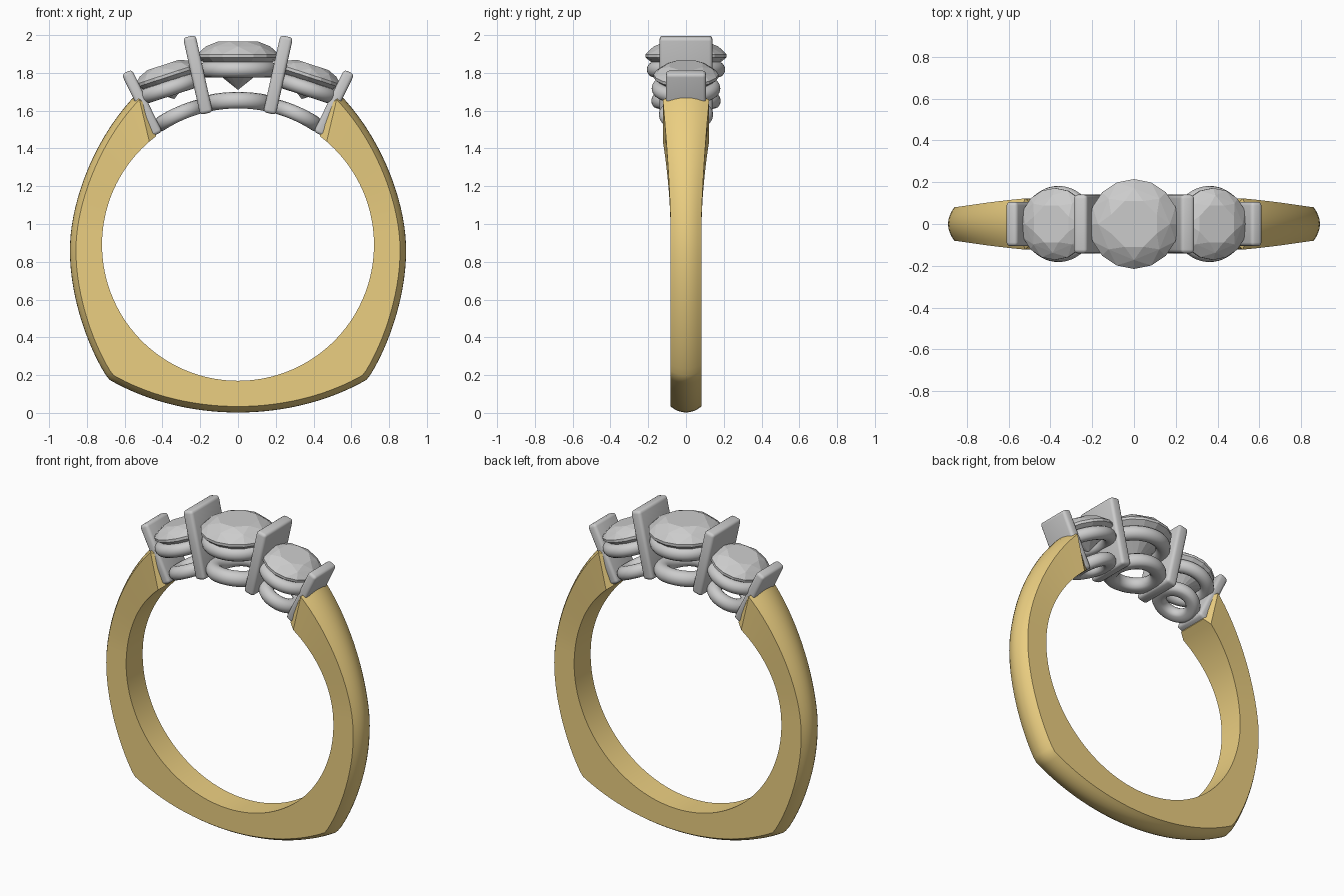
import bpy, bmesh, math
from mathutils import Vector, Matrix
from mathutils.geometry import interpolate_bezier

if "Cube" in bpy.data.objects:
    bpy.data.objects.remove(bpy.data.objects["Cube"])

CZ, RI = 0.89, 0.72          # finger hole centre height and radius

gold = bpy.data.materials.new("gold")
gold.diffuse_color = (0.83, 0.62, 0.22, 1)
gold.use_nodes = True
gold.node_tree.nodes["Principled BSDF"].inputs["Base Color"].default_value = gold.diffuse_color


def finish(bm, name, angle=None, mat=None):
    bmesh.ops.recalc_face_normals(bm, faces=bm.faces)
    me = bpy.data.meshes.new(name)
    bm.to_mesh(me)
    bm.free()
    if angle is not None:
        me.polygons.foreach_set("use_smooth", [True] * len(me.polygons))
        me.set_sharp_from_angle(angle=math.radians(angle))
    if mat:
        me.materials.append(mat)
    ob = bpy.data.objects.new(name, me)
    bpy.context.collection.objects.link(ob)
    return ob


def place(x, z, tilt):
    return Matrix.Translation((x, 0, z)) @ Matrix.Rotation(tilt, 4, 'Y')


# --- shank: D-shaped section lofted along a squared-off outline ---
def bez(a, b, c, d, n):
    return interpolate_bezier(*[Vector(p) for p in (a, b, c, d)], n)


half = (bez((0.54, 1.685), (0.75, 1.47), (0.89, 1.13), (0.89, 0.86), 20)
        + bez((0.89, 0.86), (0.89, 0.62), (0.80, 0.36), (0.70, 0.20), 16)[1:]
        + bez((0.68, 0.175), (0.48, 0.06), (0.24, 0.002), (0, 0.002), 20))


def section(p, lean, w, side):
    phi = math.atan2(p[0], p[1] - CZ)
    r = math.hypot(p[0], p[1] - CZ)
    a = phi + lean
    pts = [(RI * math.sin(a), -w, CZ + RI * math.cos(a))]
    for i in range(9):                       # domed outer face
        t = -1 + i / 4
        q = r - 0.032 * t * t
        pts.append((q * math.sin(phi), w * t, CZ + q * math.cos(phi)))
    pts.append((pts[0][0], w, pts[0][2]))
    return [(side * x, y, z) for x, y, z in pts]


specs = [((0.515, 1.67), math.radians(3.5), 0.098)]   # tapered tip behind the end bar
for i, p in enumerate(half):
    flare = max(0, (p[1] - 1.0) / 0.68) ** 1.5
    specs.append((p, math.radians(6.5) * max(0, 1 - i / 12), 0.082 + 0.04 * flare))
loft = [section(*s, 1) for s in specs] + [section(*s, -1) for s in specs[-2::-1]]

bm = bmesh.new()
rows = [[bm.verts.new(v) for v in row] for row in loft]
n = len(rows[0])
for a, b in zip(rows, rows[1:]):
    for i in range(n):
        j = (i + 1) % n
        bm.faces.new((a[i], a[j], b[j], b[i]))
bm.faces.new(rows[0])
bm.faces.new(rows[-1])
finish(bm, "shank", 25, gold)


# --- setting bars ---
def bar(name, bottom, top, thick, w):
    b, t = Vector(bottom), Vector(top)
    d = t - b
    bm = bmesh.new()
    bmesh.ops.create_cube(bm, size=1)
    bmesh.ops.scale(bm, vec=(thick, 2 * w, d.length), verts=bm.verts)
    bmesh.ops.bevel(bm, geom=bm.edges[:], offset=0.018, segments=3,
                    profile=0.5, affect='EDGES')
    m = (b + t) / 2
    bm.transform(place(m.x, m.y, math.atan2(d.x, d.y)))
    finish(bm, name, 35)


# --- faceted stones ---
def stone(name, r, top, low, mat):
    bm = bmesh.new()

    def ring(count, rad, z, off=0):
        for i in range(count):
            a = 2 * math.pi * (i + off) / count
            bm.verts.new((rad * math.cos(a), rad * math.sin(a), z))

    ring(8, r * 0.55, top, 0.5)
    ring(8, r * 0.80, top * 0.66)
    ring(16, r, 0.008)
    ring(16, r, -0.008)
    bm.verts.new((0, 0, low))
    bmesh.ops.convex_hull(bm, input=bm.verts)
    bmesh.ops.dissolve_limit(bm, angle_limit=0.01, verts=bm.verts, edges=bm.edges)
    bm.transform(mat)
    finish(bm, name)


# --- round wires: plain rings, or rings bent onto the finger hole ---
def wire(name, R, r, fn):
    bm = bmesh.new()
    N, M = 48, 16
    g = []
    for i in range(N):
        u = 2 * math.pi * i / N
        g.append([])
        for k in range(M):
            v = 2 * math.pi * k / M
            q = R + r * math.cos(v)
            g[-1].append(bm.verts.new(fn(Vector(
                (q * math.cos(u), q * math.sin(u), r * math.sin(v))))))
    for i in range(N):
        for k in range(M):
            a, b, l = g[i], g[(i + 1) % N], (k + 1) % M
            bm.faces.new((a[k], b[k], b[l], a[l]))
    finish(bm, name, 40)


def bent(a0, lift):
    def fn(v):
        a = a0 + v.x / 0.76
        q = RI + max(0.002, v.z + lift)
        return (q * math.sin(a), v.y, CZ + q * math.cos(a))
    return fn


stone("centre_stone", 0.215, 0.075, -0.18, place(0, 1.89, 0))
wire("centre_gallery_ring", 0.165, 0.043, lambda v: v + Vector((0, 0, 1.818)))
wire("centre_base_ring", 0.137, 0.047, bent(0, 0.042))

for s, side in ((-1, "left"), (1, "right")):
    tilt = s * math.radians(18)
    stone(side + "_stone", 0.172, 0.06, -0.13, place(s * 0.377, 1.785, tilt))
    m = place(s * 0.362, 1.718, tilt)
    wire(side + "_gallery_ring", 0.142, 0.04, lambda v: m @ v)
    wire(side + "_base_ring", 0.102, 0.042, bent(s * math.radians(24.5), 0.037))
    bar(side + "_inner_bar", (s * 0.167, 1.585), (s * 0.258, 1.993), 0.068, 0.14)
    bar(side + "_end_bar", (s * 0.428, 1.475), (s * 0.589, 1.805), 0.06, 0.106)
